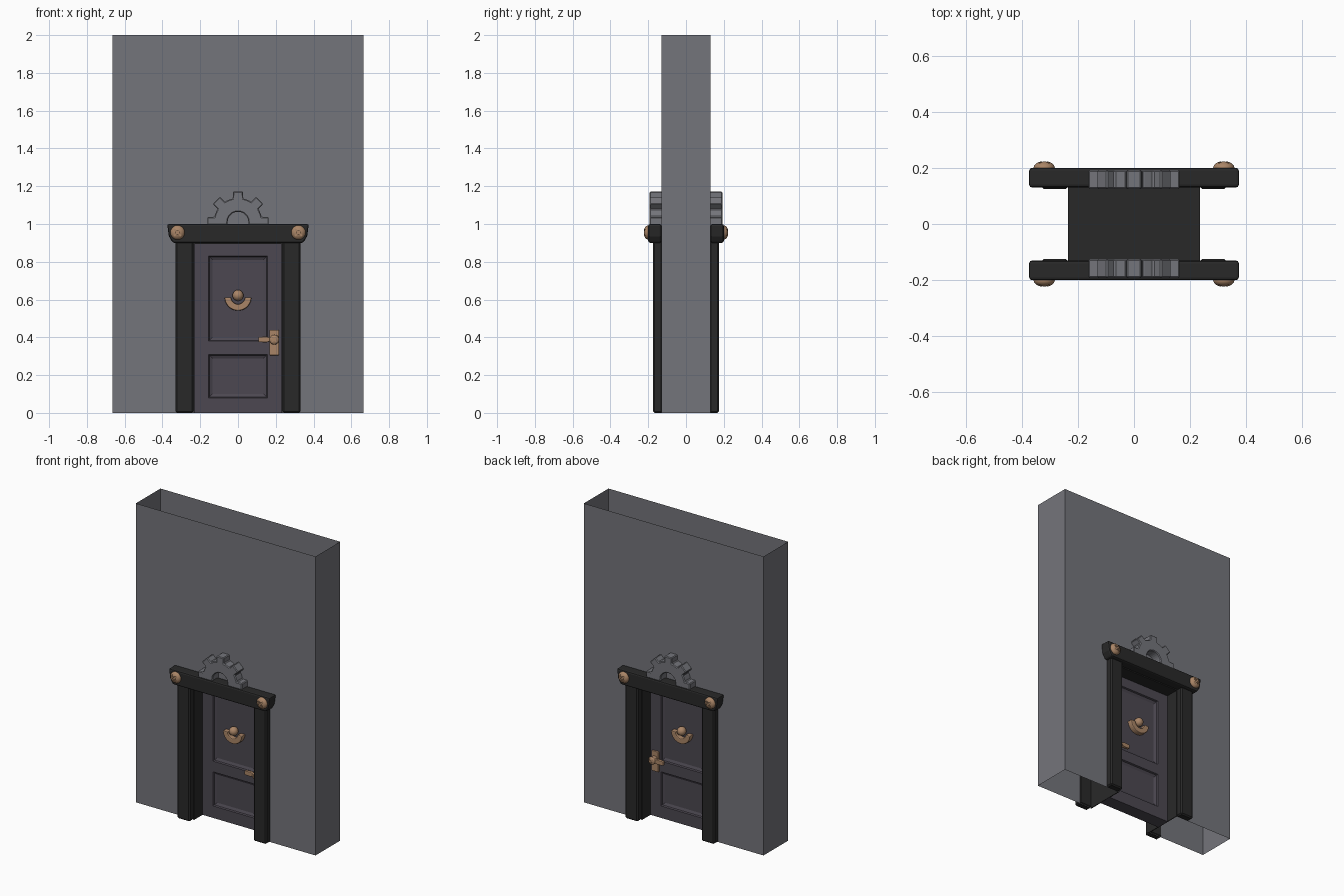
import bpy, bmesh, math
from mathutils import Matrix, Vector

if "Cube" in bpy.data.objects:
    bpy.data.objects.remove(bpy.data.objects["Cube"])


def material(name, r, g, b):
    m = bpy.data.materials.new(name)
    m.diffuse_color = (r, g, b, 1)
    m.use_nodes = True
    m.node_tree.nodes["Principled BSDF"].inputs["Base Color"].default_value = m.diffuse_color
    return m


STONE = material("stone_grey", 0.175, 0.178, 0.198)
BLACK = material("frame_black", 0.022, 0.022, 0.022)
PLUM = material("door_plum", 0.072, 0.064, 0.082)
COPPER = material("copper", 0.40, 0.235, 0.135)


def finish(name, bm, mat, bevel=0, segs=2, mirror=(False, True), smooth=False, cutters=()):
    bmesh.ops.recalc_face_normals(bm, faces=bm.faces)
    me = bpy.data.meshes.new(name)
    bm.to_mesh(me)
    bm.free()
    ob = bpy.data.objects.new(name, me)
    bpy.context.collection.objects.link(ob)
    me.materials.append(mat)
    for c in cutters:
        b = ob.modifiers.new("cut", 'BOOLEAN')
        b.operation = 'DIFFERENCE'
        b.object = c
    if bevel:
        b = ob.modifiers.new("bevel", 'BEVEL')
        b.width, b.segments, b.limit_method = bevel, segs, 'ANGLE'
    if any(mirror):
        m = ob.modifiers.new("mirror", 'MIRROR')
        m.use_axis = (mirror[0], mirror[1], False)
        m.use_mirror_merge = False
    if smooth:
        bpy.ops.object.select_all(action='DESELECT')
        ob.select_set(True)
        bpy.context.view_layer.objects.active = ob
        bpy.ops.object.shade_smooth_by_angle(angle=math.radians(35))
    return ob


def prism(name, pts, y0, y1, mat, **kw):
    """Extrude an outline in x, z from y0 to y1."""
    bm = bmesh.new()
    a = [bm.verts.new((x, y0, z)) for x, z in pts]
    b = [bm.verts.new((x, y1, z)) for x, z in pts]
    n = len(pts)
    bm.faces.new(a)
    bm.faces.new(b[::-1])
    for i in range(n):
        bm.faces.new((a[i], b[i], b[(i + 1) % n], a[(i + 1) % n]))
    return finish(name, bm, mat, **kw)


def rect(x0, x1, z0, z1):
    return [(x0, z0), (x1, z0), (x1, z1), (x0, z1)]


def arc(cx, cz, r, a0, a1, n):
    return [(cx + r * math.cos(math.radians(a0 + (a1 - a0) * i / n)),
             cz + r * math.sin(math.radians(a0 + (a1 - a0) * i / n))) for i in range(n + 1)]


# hollow wall, open at top and bottom, with a doorway on both faces
W, D, H, DW, DH = 0.665, 0.13, 2.0, 0.235, 0.91
bm = bmesh.new()
for s in (-1, 1):
    for x0, x1, z0, z1 in ((-W, -DW, 0, DH), (DW, W, 0, DH), (-W, -DW, DH, H),
                           (DW, W, DH, H), (-DW, DW, DH, H)):
        bm.faces.new([bm.verts.new((x, s * D, z)) for x, z in rect(x0, x1, z0, z1)])
    for z0, z1 in ((0, DH), (DH, H)):
        bm.faces.new([bm.verts.new((s * W, y, z)) for y, z in rect(-D, D, z0, z1)])
bmesh.ops.remove_doubles(bm, verts=bm.verts, dist=1e-4)
finish("wall", bm, STONE, mirror=(False, False))

# jambs, reveals and soffit of the door frame
prism("jamb", rect(0.235, 0.33, 0, 0.92), -0.175, -0.125, BLACK, bevel=0.008, segs=1, mirror=(True, True))
prism("reveal", rect(0.231, 0.236, 0, 0.91), -0.135, 0.135, BLACK, mirror=(True, False))
prism("soffit", rect(-0.234, 0.234, 0.895, 0.91), -0.135, 0.135, BLACK, mirror=(False, False))

# tapered lintel
lintel = [(-0.345, 0.90), (0.345, 0.90), (0.366, 0.935), (0.375, 1.0), (-0.375, 1.0), (-0.366, 0.935)]
prism("lintel", lintel, -0.20, -0.13, BLACK, bevel=0.01)

# half gear standing on the lintel
gz = 1.01
gear = [(0.13, 0.985)]
for a in (0, 45, 90, 135, 180):
    tip, root = 0.165, 0.128
    for r, da in ((root, -12.5), (tip, -9.5), (tip, 9.5), (root, 12.5)):
        t = math.radians(a + da)
        if -0.001 <= math.sin(t) or r == tip:
            gear.append((r * math.cos(t), gz + r * math.sin(t)))
    if a < 180:
        gear += arc(0, gz, root, a + 18, a + 27, 1)
gear += [(-0.13, 0.985), (-0.055, 0.985)] + arc(0, gz, 0.055, 180, 0, 14) + [(0.055, 0.985)]
prism("gear", gear, -0.192, -0.125, STONE, bevel=0.005, segs=1)


# door slab with two sunken panels on each face
def door():
    bm = bmesh.new()
    xs = (-0.235, -0.155, 0.155, 0.235)
    zs = (0, 0.08, 0.308, 0.38, 0.83, 0.90)
    T = 0.045
    for s in (-1, 1):
        for i in range(3):
            for j in range(5):
                q = rect(xs[i], xs[i + 1], zs[j], zs[j + 1])
                if i == 1 and j in (1, 3):
                    # stepped moulding: lip, slope, groove, flat centre
                    x0, x1, z0, z1 = xs[1], xs[2], zs[j], zs[j + 1]
                    rings = []
                    for ins, dep in ((0, 0), (0.004, 0.010), (0.020, 0.018)):
                        rings.append([bm.verts.new((x, s * (T - dep), z)) for x, z in
                                      rect(x0 + ins, x1 - ins, z0 + ins, z1 - ins)])
                    for a, b in zip(rings, rings[1:]):
                        for k in range(4):
                            m = (k + 1) % 4
                            bm.faces.new((a[k], a[m], b[m], b[k]))
                    bm.faces.new(rings[-1])
                else:
                    bm.faces.new([bm.verts.new((x, s * T, z)) for x, z in q])
    for i in range(5):
        for x in (xs[0], xs[3]):
            bm.faces.new([bm.verts.new((x, y, z)) for y, z in rect(-T, T, zs[i], zs[i + 1])])
    for i in range(3):
        for z in (zs[0], zs[-1]):
            bm.faces.new([bm.verts.new((x, y, z)) for x, y in rect(xs[i], xs[i + 1], -T, T)])
    bmesh.ops.remove_doubles(bm, verts=bm.verts, dist=1e-4)
    finish("door", bm, PLUM, mirror=(False, False))


door()


# domed screws with a cross slot
def screw(name, x, y, z, r, depth, mirror):
    cutters = []
    for k in (45, 135):
        bm = bmesh.new()
        bmesh.ops.create_cube(bm, size=1, matrix=Matrix.Translation((x, y - depth, z))
                              @ Matrix.Rotation(math.radians(k), 4, 'Y')
                              @ Matrix.Diagonal((r * 1.3, depth * 0.8, r * 0.28, 1)))
        c = finish(name + "_slot_cutter", bm, COPPER, mirror=(False, False))
        c.hide_render = True
        c.display_type = 'WIRE'
        cutters.append(c)
    bm = bmesh.new()
    bmesh.ops.create_uvsphere(bm, u_segments=20, v_segments=12, radius=1,
                              matrix=Matrix.Translation((x, y, z)) @ Matrix.Diagonal((r, depth, r, 1))
                              @ Matrix.Rotation(math.pi / 2, 4, 'X'))
    finish(name, bm, COPPER, mirror=mirror, smooth=True, cutters=cutters)


screw("lintel_screw", 0.32, -0.20, 0.955, 0.038, 0.024, (True, True))

# knocker: round boss and half ring
ring = arc(0, 0.612, 0.071, 180, 360, 18) + arc(0, 0.612, 0.036, 360, 180, 14)
prism("knocker_ring", ring, -0.06, -0.022, COPPER, bevel=0.006)
bm = bmesh.new()
bmesh.ops.create_uvsphere(bm, u_segments=16, v_segments=10, radius=0.029,
                          matrix=Matrix.Translation((0, -0.046, 0.622)))
finish("knocker_boss", bm, COPPER, smooth=True)
prism("knocker_mount", arc(0, 0.622, 0.016, 0, 337.5, 15), -0.045, -0.022, COPPER)

# handle: plate, spindle, lever and screw
prism("handle_plate", rect(0.166, 0.217, 0.305, 0.44), -0.057, -0.040, COPPER, bevel=0.004)
prism("handle_spindle", arc(0.192, 0.388, 0.022, 0, 345, 23), -0.088, -0.05, COPPER)
lever = [(0.108, 0.375), (0.15, 0.373), (0.165, 0.377), (0.195, 0.370), (0.195, 0.408),
         (0.165, 0.401), (0.15, 0.404), (0.108, 0.402)]
prism("handle_lever", lever, -0.088, -0.068, COPPER, bevel=0.004)
screw("handle_screw", 0.192, -0.086, 0.388, 0.026, 0.012, (False, True))
